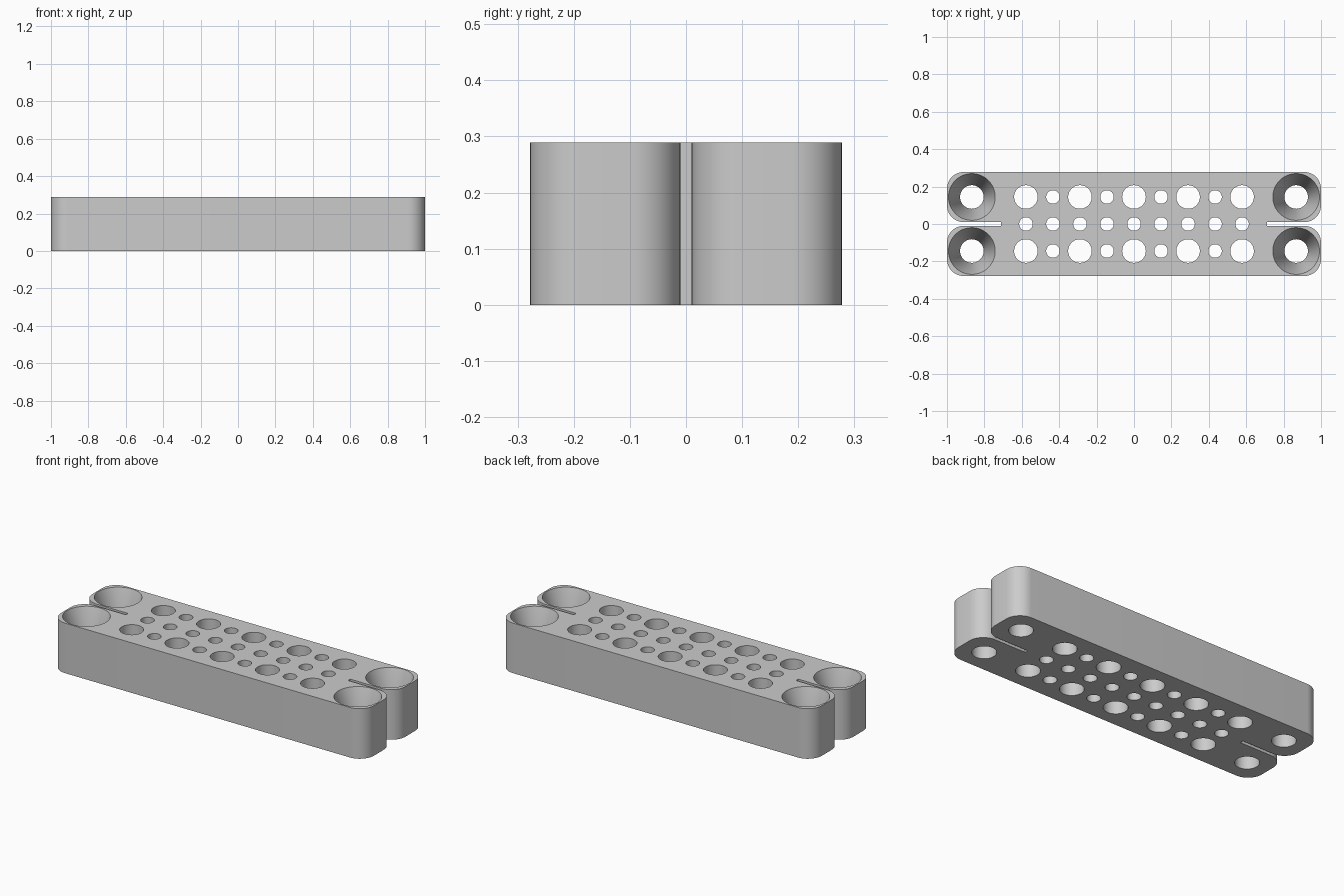
import bpy, bmesh
from math import cos, sin, pi, radians

cube = bpy.data.objects.get("Cube")
if cube:
    bpy.data.objects.remove(cube, do_unlink=True)

LENGTH, WIDTH, HEIGHT = 1.0, 0.278, 0.289   # half length, half width, full height
PITCH = 0.1445
SLOT_START, SLOT_HALF, CORNER = 0.71, 0.01, 0.09

grey = bpy.data.materials.new("plain grey")
grey.use_nodes = True
colour = (0.6, 0.6, 0.6, 1)
grey.diffuse_color = colour
grey.node_tree.nodes["Principled BSDF"].inputs["Base Color"].default_value = colour


def make_object(name, bm):
    bmesh.ops.recalc_face_normals(bm, faces=bm.faces)
    mesh = bpy.data.meshes.new(name)
    bm.to_mesh(mesh)
    bm.free()
    mesh.materials.append(grey)
    obj = bpy.data.objects.new(name, mesh)
    bpy.context.collection.objects.link(obj)
    return obj


def arc(cx, cy, start, end, steps=12):
    angles = [radians(start + (end - start) * i / steps) for i in range(steps + 1)]
    return [(cx + CORNER * cos(a), cy + CORNER * sin(a)) for a in angles]


def revolve(bm, x, y, profile, sides=48):
    """Closed solid of stacked rings, given as (radius, z) pairs."""
    rings = [[bm.verts.new((x + r * cos(2 * pi * i / sides), y + r * sin(2 * pi * i / sides), z))
              for i in range(sides)] for r, z in profile]
    for low, high in zip(rings, rings[1:]):
        for i in range(sides):
            j = (i + 1) % sides
            bm.faces.new((low[i], low[j], high[j], high[i]))
    bm.faces.new(rings[0][::-1])
    bm.faces.new(rings[-1])


# Plate outline: one quarter with its rounded lobe, mirrored round
quarter = [(SLOT_START, SLOT_HALF)]
quarter += arc(LENGTH - CORNER, SLOT_HALF + CORNER, -90, 0)
quarter += arc(LENGTH - CORNER, WIDTH - CORNER, 0, 90)
half = quarter + [(-x, y) for x, y in reversed(quarter)]
outline = half + [(x, -y) for x, y in reversed(half)]

bm = bmesh.new()
base = bm.faces.new([bm.verts.new((x, y, 0)) for x, y in outline])
top = bmesh.ops.extrude_face_region(bm, geom=[base])["geom"]
bmesh.ops.translate(bm, vec=(0, 0, HEIGHT),
                    verts=[v for v in top if isinstance(v, bmesh.types.BMVert)])
plate = make_object("drilled_plate", bm)

# Drill shapes: alternating holes in the outer rows, small holes in the middle
bm = bmesh.new()
for column in range(-4, 5):
    for row in (-1, 0, 1):
        radius = 0.063 if row and column % 2 == 0 else 0.036
        revolve(bm, column * PITCH, row * PITCH, [(radius, -0.05), (radius, HEIGHT + 0.05)])

# Countersunk screw holes in the four lobes
for x in (-6, 6):
    for y in (-1, 1):
        revolve(bm, x * PITCH, y * PITCH,
                [(0.063, -0.05), (0.063, 0.09), (0.125, HEIGHT), (0.125, HEIGHT + 0.05)])
drills = make_object("drill_cutter", bm)
drills.hide_render = True

cut = plate.modifiers.new("holes", "BOOLEAN")
cut.operation = "DIFFERENCE"
cut.solver = "EXACT"
cut.object = drills
bpy.ops.object.select_all(action="DESELECT")
bpy.context.view_layer.objects.active = plate
plate.select_set(True)
bpy.ops.object.modifier_apply(modifier=cut.name)
bpy.data.objects.remove(drills, do_unlink=True)
bpy.ops.object.shade_smooth_by_angle(angle=radians(30))
